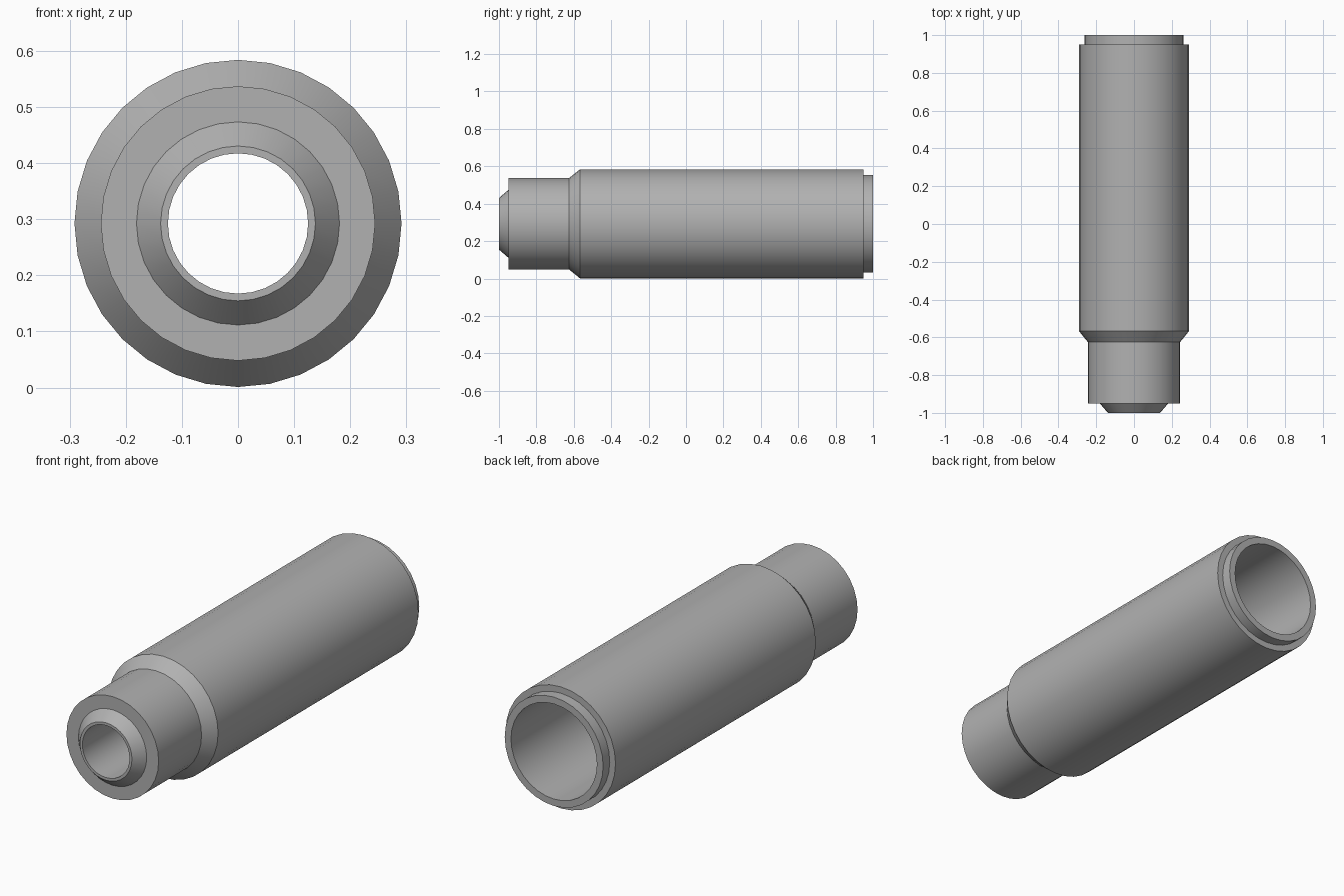
import bpy, bmesh, math

if "Cube" in bpy.data.objects:
    bpy.data.objects.remove(bpy.data.objects["Cube"])

SIDES = 32
AXIS_Z = 0.2925


def lathe(name, profile, material):
    """Revolve a closed (y, radius) profile around the lengthwise axis."""
    bm = bmesh.new()
    rings = []
    for i in range(SIDES):
        a = 2 * math.pi * i / SIDES
        rings.append([bm.verts.new((r * math.sin(a), y, AXIS_Z + r * math.cos(a)))
                      for y, r in profile])
    n = len(profile)
    for i in range(SIDES):
        a, b = rings[i], rings[(i + 1) % SIDES]
        for j in range(n):
            k = (j + 1) % n
            bm.faces.new((a[j], a[k], b[k], b[j]))
    bmesh.ops.recalc_face_normals(bm, faces=bm.faces)
    mesh = bpy.data.meshes.new(name)
    bm.to_mesh(mesh)
    bm.free()
    mesh.materials.append(material)
    ob = bpy.data.objects.new(name, mesh)
    bpy.context.collection.objects.link(ob)
    bpy.ops.object.select_all(action='DESELECT')
    ob.select_set(True)
    bpy.context.view_layer.objects.active = ob
    bpy.ops.object.shade_smooth_by_angle(angle=math.radians(30))
    return ob


# Dark grey metal
metal = bpy.data.materials.new("dark_metal")
metal.diffuse_color = (0.44, 0.44, 0.44, 1)
metal.use_nodes = True
metal.node_tree.nodes["Principled BSDF"].inputs["Base Color"].default_value = metal.diffuse_color

# Hollow stepped sleeve: tapered nose, neck, shoulder, main barrel, rear lip, bore
lathe("stepped_sleeve", [
    (-1.00, 0.125), (-1.00, 0.138),   # nose rim
    (-0.95, 0.181), (-0.95, 0.2445),  # nose cone and front face
    (-0.625, 0.2445), (-0.567, 0.2915),  # neck and chamfered shoulder
    (0.95, 0.2915), (0.95, 0.261),    # main barrel and rear step
    (1.00, 0.261), (1.00, 0.228),     # rear lip
    (-0.567, 0.228), (-0.625, 0.125), # wide bore narrowing to the neck
], metal)
